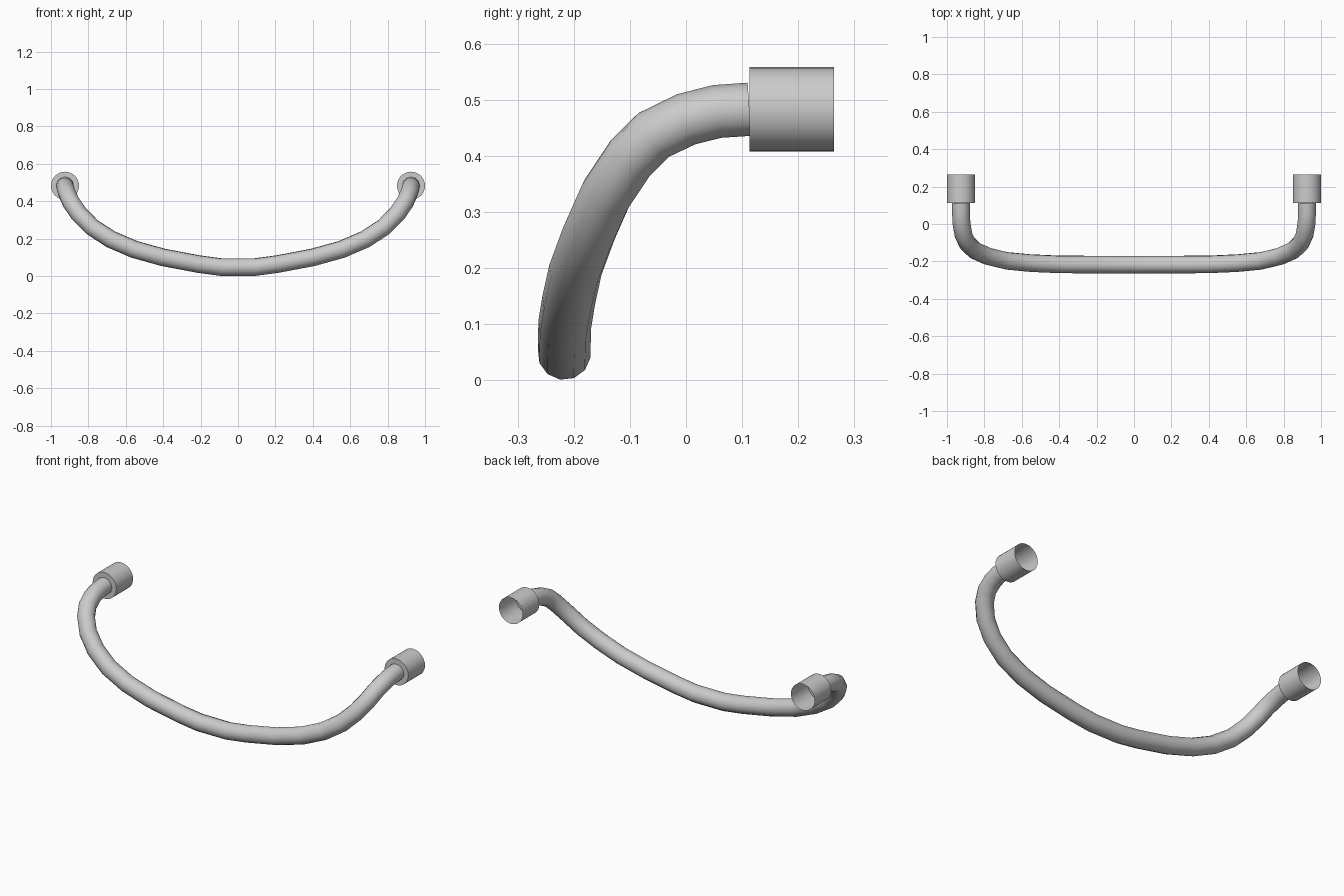
import bpy
import bmesh
import math
from mathutils import Matrix, Vector

cube = bpy.data.objects.get("Cube")
if cube:
    bpy.data.objects.remove(cube, do_unlink=True)

# Single grey finish
grey = bpy.data.materials.new("satin_grey")
grey.use_nodes = True
COLOUR = (0.6, 0.6, 0.6, 1)
grey.diffuse_color = COLOUR
grey.node_tree.nodes["Principled BSDF"].inputs["Base Color"].default_value = COLOUR

TUBE_RADIUS = 0.0475
SOCKET_RADIUS = 0.075
SOCKET_DEPTH = 0.151


def smooth(obj, degrees):
    bpy.ops.object.select_all(action='DESELECT')
    obj.select_set(True)
    bpy.context.view_layer.objects.active = obj
    bpy.ops.object.shade_smooth_by_angle(angle=math.radians(degrees))


# Sagging handle bar: half of the centre line, mirrored to the other side
half = [Vector(p) for p in (
    (0.09, -0.217, 0.048), (0.21, -0.217, 0.064), (0.4, -0.216, 0.1),
    (0.555, -0.209, 0.143), (0.68, -0.197, 0.197), (0.78, -0.173, 0.262),
    (0.85, -0.142, 0.332), (0.893, -0.1, 0.395), (0.912, -0.058, 0.437),
    (0.922, 0, 0.465), (0.925, 0.055, 0.479), (0.925, 0.113, 0.483))]
path = [Vector((-p.x, p.y, p.z)) for p in reversed(half)] + half

curve = bpy.data.curves.new("handle_bar", 'CURVE')
curve.dimensions = '3D'
curve.bevel_depth = TUBE_RADIUS
curve.bevel_resolution = 4
spline = curve.splines.new('POLY')
spline.points.add(len(path) - 1)
for point, co in zip(spline.points, path):
    point.co = (*co, 1)
curve.materials.append(grey)
bar = bpy.data.objects.new("handle_bar", curve)
bpy.context.collection.objects.link(bar)
bpy.ops.object.select_all(action='DESELECT')
bar.select_set(True)
bpy.context.view_layer.objects.active = bar
bpy.ops.object.convert(target='MESH')
smooth(bpy.context.object, 40)


# End sockets: thin cups, closed where the bar enters and open at the back
def socket(name, end):
    bm = bmesh.new()
    bmesh.ops.create_cone(bm, cap_ends=True, segments=32, radius1=SOCKET_RADIUS,
                          radius2=SOCKET_RADIUS, depth=SOCKET_DEPTH)
    back = [f for f in bm.faces if f.normal.z < -0.9]
    bmesh.ops.delete(bm, geom=back, context='FACES_ONLY')
    centre = end + Vector((0, SOCKET_DEPTH / 2, 0))
    turn = Matrix.Rotation(math.radians(90), 4, 'X')
    bm.transform(Matrix.Translation(centre) @ turn)
    mesh = bpy.data.meshes.new(name)
    bm.to_mesh(mesh)
    bm.free()
    mesh.materials.append(grey)
    obj = bpy.data.objects.new(name, mesh)
    bpy.context.collection.objects.link(obj)
    smooth(obj, 40)


socket("left_socket", path[-1])
socket("right_socket", path[0])
